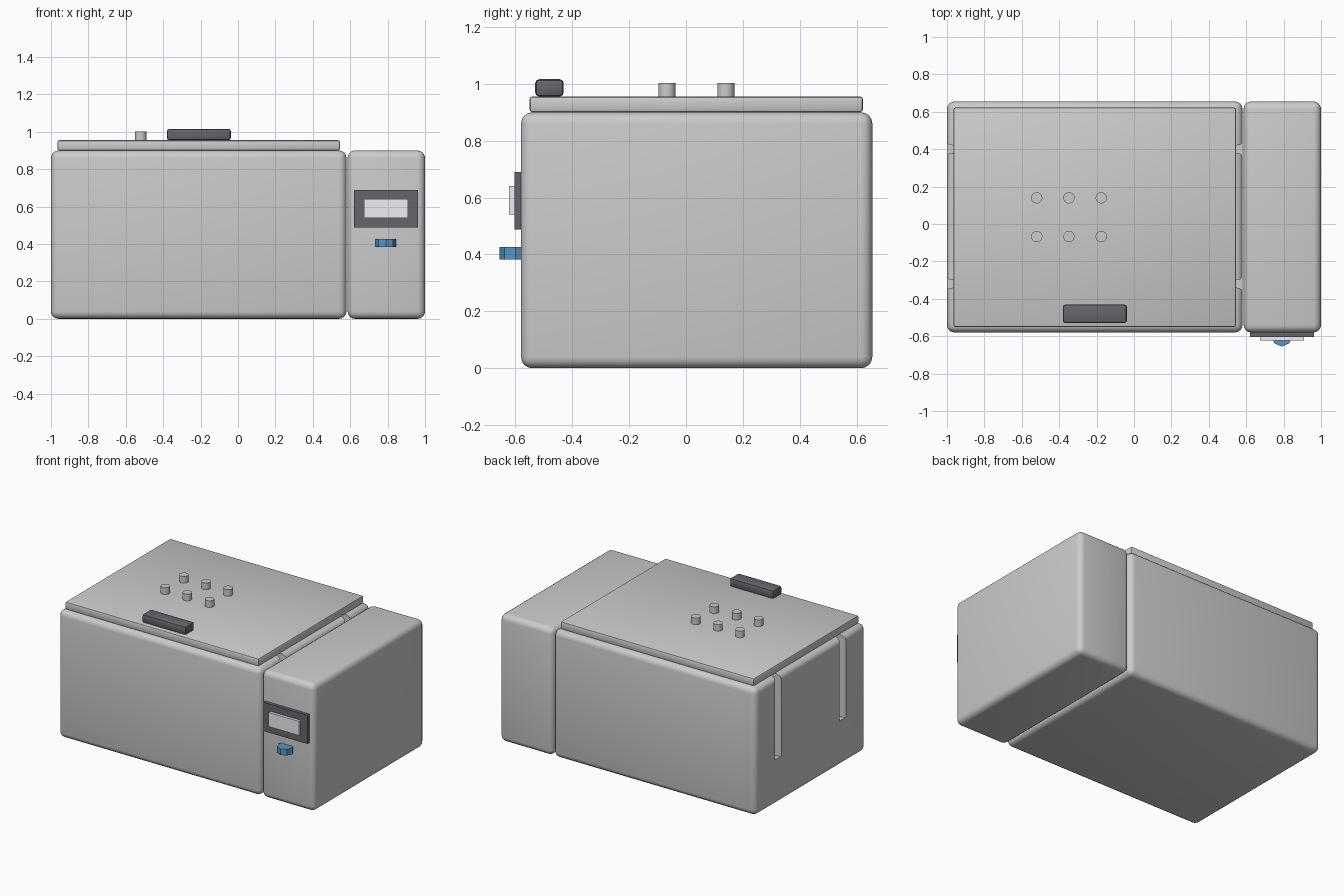
import bpy, math

if "Cube" in bpy.data.objects:
    bpy.data.objects.remove(bpy.data.objects["Cube"])


def material(name, rgb):
    m = bpy.data.materials.new(name)
    m.diffuse_color = (*rgb, 1)
    m.use_nodes = True
    m.node_tree.nodes["Principled BSDF"].inputs["Base Color"].default_value = m.diffuse_color
    return m


dark = material("dark_grey", (0.13, 0.13, 0.15))
light = material("pale_grey", (0.66, 0.67, 0.68))
pale = material("display_white", (0.85, 0.85, 0.9))
blue = material("blue", (0.1, 0.3, 0.55))


def smooth(ob, angle=30):
    bpy.ops.object.select_all(action='DESELECT')
    ob.select_set(True)
    bpy.context.view_layer.objects.active = ob
    bpy.ops.object.shade_smooth_by_angle(angle=math.radians(angle))


def box(name, lo, hi, bevel=0, segments=3, mat=None):
    """Box between two corners, with optional rounded edges."""
    centre = [(a + b) / 2 for a, b in zip(lo, hi)]
    bpy.ops.mesh.primitive_cube_add(size=1, location=centre)
    ob = bpy.context.object
    ob.name = name
    ob.scale = [b - a for a, b in zip(lo, hi)]
    bpy.ops.object.transform_apply(location=False, rotation=False, scale=True)
    if mat:
        ob.data.materials.append(mat)
    if bevel:
        mod = ob.modifiers.new("round", 'BEVEL')
        mod.width, mod.segments = bevel, segments
        bpy.ops.object.modifier_apply(modifier=mod.name)
        smooth(ob, 40)
    return ob


def cylinder(name, radius, z0, z1, x, y, sides, mat=None):
    bpy.ops.mesh.primitive_cylinder_add(vertices=sides, radius=radius, depth=z1 - z0,
                                        location=(x, y, (z0 + z1) / 2))
    ob = bpy.context.object
    ob.name = name
    if mat:
        ob.data.materials.append(mat)
    return ob


def slot_cutter(x, side, y):
    """Vertical slot prism, flared at its mouth; side is the outward x direction."""
    half = [(0.02, 0.036), (0.0, 0.034), (-0.012, 0.024), (-0.035, 0.02), (-0.07, 0.02)]
    outline = [(x + side * d, y + w) for d, w in half]
    outline += [(x + side * d, y - w) for d, w in reversed(half)]
    if side > 0:
        outline.reverse()
    n = len(outline)
    verts = [(px, py, z) for z in (0.32, 1.0) for px, py in outline]
    faces = [tuple(reversed(range(n))), tuple(range(n, 2 * n))]
    faces += [(i, (i + 1) % n, (i + 1) % n + n, i + n) for i in range(n)]
    mesh = bpy.data.meshes.new("slot_cutter")
    mesh.from_pydata(verts, [], faces)
    # Make the normals consistent whichever way the outline runs
    import bmesh
    bm = bmesh.new()
    bm.from_mesh(mesh)
    bmesh.ops.recalc_face_normals(bm, faces=bm.faces)
    bm.to_mesh(mesh)
    bm.free()
    ob = bpy.data.objects.new("slot_cutter", mesh)
    bpy.context.collection.objects.link(ob)
    ob.hide_render = True
    return ob


# Main tank with two upright slots in each end
tank = box("tank_body", (-1, -0.58, 0), (0.58, 0.655, 0.9), 0.04, 4)
for end, side in ((-1, -1), (0.58, 1)):
    for y in (0.4, -0.32):
        cutter = slot_cutter(end, side, y)
        mod = tank.modifiers.new("slot", 'BOOLEAN')
        mod.operation, mod.solver, mod.object = 'DIFFERENCE', 'EXACT', cutter
        bpy.context.view_layer.objects.active = tank
        bpy.ops.object.modifier_apply(modifier=mod.name)
        bpy.data.objects.remove(cutter)
smooth(tank, 40)

# Control housing beside the tank
box("control_housing", (0.586, -0.58, 0), (1, 0.655, 0.9), 0.04, 4)

# Lid, handle and vent pegs
box("lid", (-0.965, -0.55, 0.9), (0.545, 0.622, 0.955), 0.01, 2, light)
box("lid_handle", (-0.38, -0.53, 0.955), (-0.038, -0.43, 1.016), 0.014, 2, dark)
for i, x in enumerate((-0.52, -0.348, -0.175)):
    for j, y in enumerate((-0.067, 0.14)):
        smooth(cylinder(f"lid_peg_{i}_{j}", 0.03, 0.95, 1.002, x, y, 32, light))

# Control panel: frame, display and knob
box("panel_frame", (0.62, -0.603, 0.487), (0.963, -0.575, 0.69), mat=dark)
box("display", (0.673, -0.622, 0.54), (0.91, -0.6, 0.64), mat=pale)
cylinder("knob", 0.055, 0.383, 0.427, 0.79, -0.6, 8, blue)
